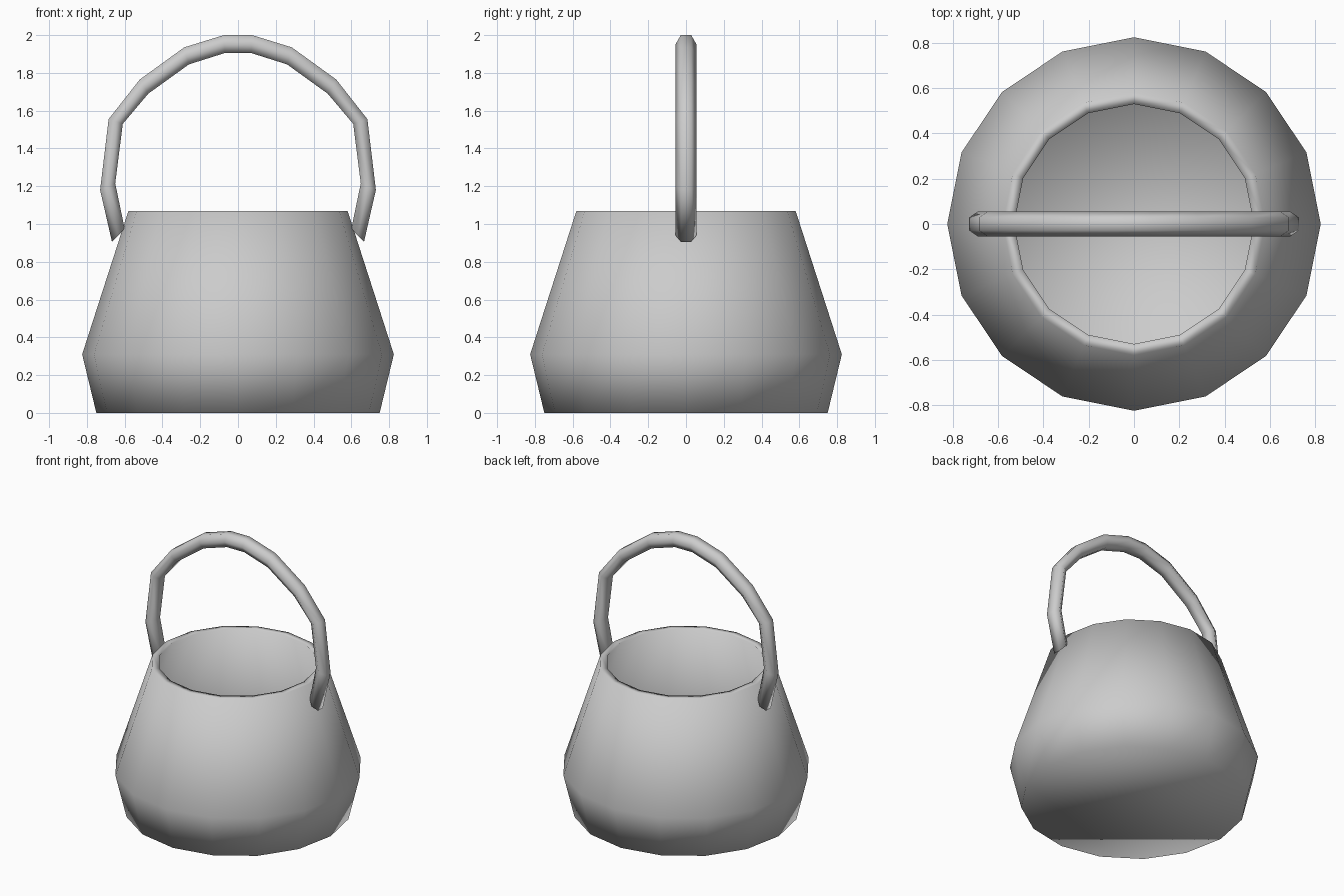
import bpy, bmesh
from math import cos, sin, pi

cube = bpy.data.objects.get("Cube")
if cube:
    bpy.data.objects.remove(cube)

grey = bpy.data.materials.new("plain grey")
grey.use_nodes = True
GREY = (0.6, 0.6, 0.6, 1)
grey.diffuse_color = GREY
grey.node_tree.nodes["Principled BSDF"].inputs["Base Color"].default_value = GREY


def loft(name, rings):
    """Join rings of points into a smooth, closed skin with capped ends."""
    bm = bmesh.new()
    loops = [[bm.verts.new(p) for p in ring] for ring in rings]
    for a, b in zip(loops, loops[1:]):
        for i in range(len(a)):
            j = (i + 1) % len(a)
            bm.faces.new((a[i], a[j], b[j], b[i]))
    bm.faces.new(loops[0])
    bm.faces.new(loops[-1])
    bmesh.ops.recalc_face_normals(bm, faces=bm.faces)
    for f in bm.faces:
        f.smooth = True
    mesh = bpy.data.meshes.new(name)
    bm.to_mesh(mesh)
    bm.free()
    mesh.materials.append(grey)
    obj = bpy.data.objects.new(name, mesh)
    bpy.context.collection.objects.link(obj)
    return obj


# Pot: thick wall, from the outer base up over the rim to the inner floor
SIDES = 16
pot_profile = [(0.75, 0), (0.825, 0.31), (0.58, 1.07),
               (0.53, 1.07), (0.77, 0.31), (0.71, 0.05)]
loft("pot", [[(r * cos(2 * pi * i / SIDES), r * sin(2 * pi * i / SIDES), z)
              for i in range(SIDES)] for r, z in pot_profile])

# Handle: hexagonal bar, given as outer and inner (x, z) edges of one half
WIDTH = 0.055
half = [((0.667, 0.905), (0.60, 0.975)), ((0.73, 1.18), (0.65, 1.215)),
        ((0.685, 1.555), (0.61, 1.53)), ((0.52, 1.765), (0.475, 1.69)),
        ((0.285, 1.935), (0.26, 1.845)), ((0.075, 2.0), (0.07, 1.905))]
mirrored = [((-o[0], o[1]), (-i[0], i[1])) for o, i in reversed(half)]


def hexagon(outer, inner):
    ring = []
    for k in range(6):
        t = 0.5 + sin(pi * k / 3) / (2 * sin(pi / 3))
        ring.append((inner[0] + (outer[0] - inner[0]) * t,
                     WIDTH * cos(pi * k / 3),
                     inner[1] + (outer[1] - inner[1]) * t))
    return ring


loft("handle", [hexagon(o, i) for o, i in half + mirrored])
